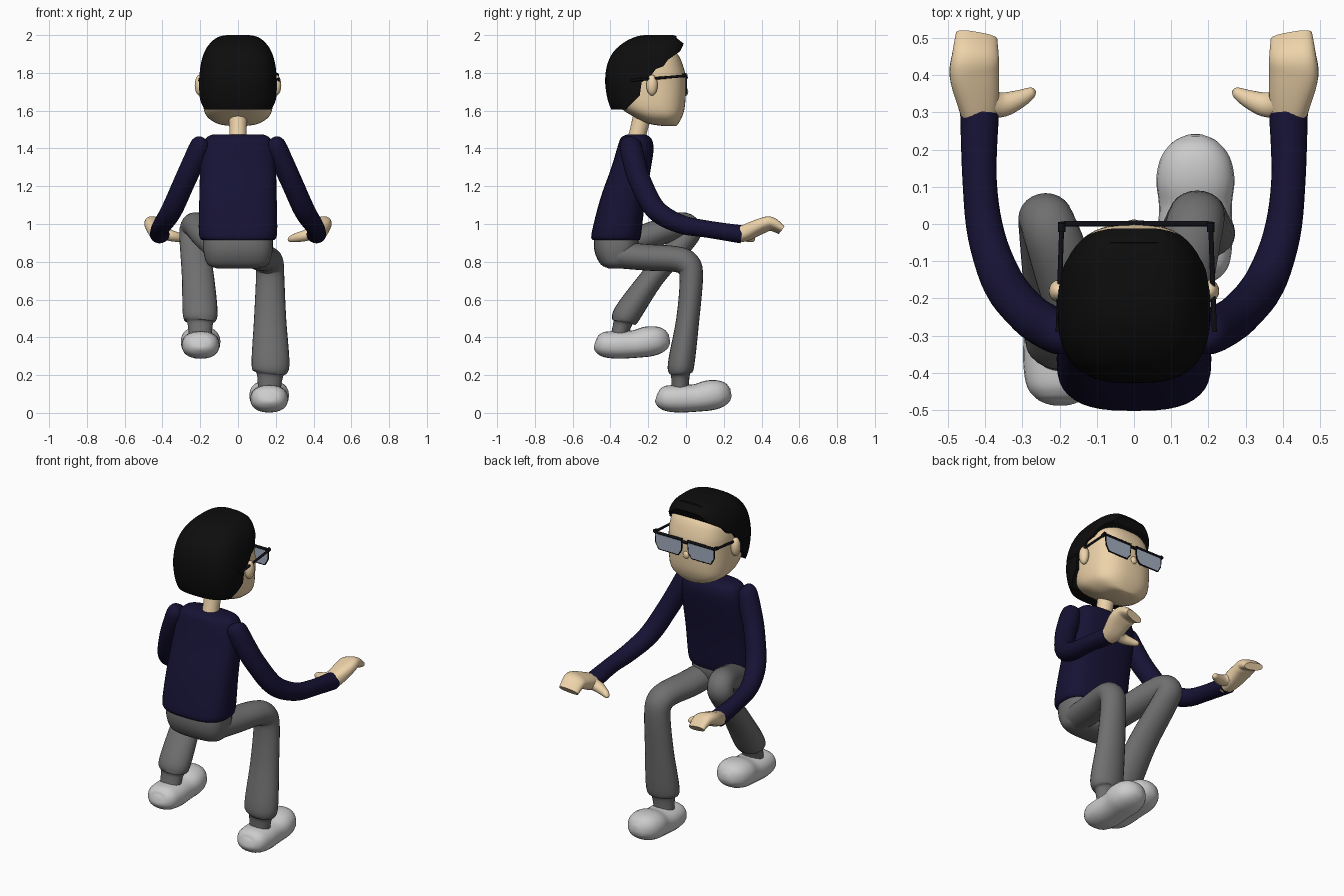
import bpy, bmesh, math
from mathutils import Vector

if "Cube" in bpy.data.objects:
    bpy.data.objects.remove(bpy.data.objects["Cube"])


def material(name, rgb):
    m = bpy.data.materials.new(name)
    m.diffuse_color = (*rgb, 1)
    m.use_nodes = True
    m.node_tree.nodes["Principled BSDF"].inputs["Base Color"].default_value = m.diffuse_color
    return m


SKIN = material("skin", (0.85, 0.65, 0.40))
HAIR = material("hair_black", (0.004, 0.004, 0.004))
NAVY = material("navy", (0.008, 0.006, 0.035))
TROUSER = material("dark_grey", (0.16, 0.16, 0.16))
SHOE = material("light_grey", (0.6, 0.6, 0.6))
FRAME = material("frame_black", (0.005, 0.005, 0.007))
GLASS = material("lens_blue", (0.36, 0.42, 0.52))


def finish(name, bm, mat, angle=50):
    bmesh.ops.recalc_face_normals(bm, faces=bm.faces[:])
    me = bpy.data.meshes.new(name)
    bm.to_mesh(me)
    bm.free()
    ob = bpy.data.objects.new(name, me)
    bpy.context.collection.objects.link(ob)
    if mat:
        me.materials.append(mat)
    smooth(ob, angle)
    return ob


def smooth(ob, angle):
    bpy.ops.object.select_all(action='DESELECT')
    ob.select_set(True)
    bpy.context.view_layer.objects.active = ob
    bpy.ops.object.shade_smooth_by_angle(angle=math.radians(angle))


def spline(pts, steps):
    """Smooth curve through tuples of any length."""
    out = []
    for i in range(len(pts) - 1):
        a, b = pts[max(i - 1, 0)], pts[i]
        c, d = pts[i + 1], pts[min(i + 2, len(pts) - 1)]
        for k in range(steps):
            t = k / steps
            out.append([0.5 * (2 * q + (r - p) * t + (2 * p - 5 * q + 4 * r - s) * t * t
                               + (3 * q - p - 3 * r + s) * t ** 3)
                        for p, q, r, s in zip(a, b, c, d)])
    return out + [list(pts[-1])]


def oval(n, power):
    f = lambda v: math.copysign(abs(v) ** (2 / power), v)
    return [(f(math.cos(2 * math.pi * i / n)), f(math.sin(2 * math.pi * i / n))) for i in range(n)]


def loft(name, rings, mat, angle=50):
    bm = bmesh.new()
    vs = [[bm.verts.new(p) for p in r] for r in rings]
    n = len(vs[0])
    for a, b in zip(vs, vs[1:]):
        for i in range(n):
            j = (i + 1) % n
            bm.faces.new((a[i], a[j], b[j], b[i]))
    bm.faces.new(vs[0][::-1])
    bm.faces.new(vs[-1])
    return finish(name, bm, mat, angle)


def stack(name, rows, mat, power=2.6, n=40):
    """Body of stacked level sections: z, front y, back y, half width."""
    rings = [[(c * w, (f + b) / 2 + s * (f - b) / 2, z) for c, s in oval(n, power)]
             for z, f, b, w in spline(rows, 4)]
    return loft(name, rings, mat)


def tube(name, path, mat, ref=(1, 0, 0), roll=0.0, power=2.0, n=24, steps=5, flip=1):
    """Limb along a path of x, y, z, half width, half thickness."""
    pts = spline([(p[0] * flip, *p[1:]) for p in path], steps)
    pos = [Vector(p[:3]) for p in pts]
    rings = []
    for i, p in enumerate(pts):
        t = (pos[min(i + 1, len(pos) - 1)] - pos[max(i - 1, 0)]).normalized()
        u = Vector(ref)
        u = (u - t * u.dot(t)).normalized()
        v = t.cross(u)
        ca, sa = math.cos(roll), math.sin(roll)
        u, v = u * ca + v * sa, v * ca - u * sa
        rings.append([pos[i] + u * c * p[3] + v * s * p[4] for c, s in oval(n, power)])
    return loft(name, rings, mat)


def prism(name, outline, place, a, b, mat):
    """Flat outline extended between depths a and b."""
    bm = bmesh.new()
    f = bm.faces.new([bm.verts.new(place(p, q, a)) for p, q in outline])
    ext = bmesh.ops.extrude_face_region(bm, geom=[f])["geom"]
    d = Vector(place(0, 0, b)) - Vector(place(0, 0, a))
    bmesh.ops.translate(bm, vec=d, verts=[g for g in ext if isinstance(g, bmesh.types.BMVert)])
    return finish(name, bm, mat, 30)


def ball(name, loc, scale, mat):
    bm = bmesh.new()
    bmesh.ops.create_uvsphere(bm, u_segments=20, v_segments=12, radius=1)
    for v in bm.verts:
        v.co = Vector(loc) + Vector([c * s for c, s in zip(v.co, scale)])
    return finish(name, bm, mat)


def bar(name, a, b, r, mat):
    ref = (0, 0, 1) if abs(a[2] - b[2]) < 0.06 else (0, 1, 0)
    return tube(name, [(*a, r, r), (*b, r, r)], mat, ref=ref, n=10, steps=1)


# head, neck, nose and ears
stack("head", [(1.52, -.05, -.13, .05), (1.532, -.04, -.20, .11), (1.57, -.02, -.28, .165),
               (1.63, -.005, -.36, .185), (1.75, 0, -.40, .19), (1.82, -.01, -.40, .19),
               (1.90, -.045, -.37, .17), (1.95, -.12, -.30, .10)], SKIN)
tube("neck", [(0, -.27, 1.42, .048, .048), (0, -.25, 1.50, .046, .046), (0, -.22, 1.62, .05, .05)], SKIN)
ball("nose", (0, -.002, 1.70), (.02, .014, .022), SKIN)
for s in (1, -1):
    ball("ear", (.203 * s, -.18, 1.735), (.026, .03, .055), SKIN)

# hair: full cap trimmed by its side outline
hair = stack("hair", [(1.605, -.02, -.395, .19), (1.66, 0, -.415, .203), (1.75, 0, -.428, .206),
                      (1.84, 0, -.418, .198), (1.91, 0, -.385, .178), (1.96, -.01, -.33, .145),
                      (1.99, -.04, -.27, .105), (2.0, -.07, -.22, .06)], HAIR, 2.8, 48)
trim = prism("hair_trim", [(-.6, 1.5), (-.6, 2.1), (-.06, 2.1), (-.05, 1.985), (-.012, 1.955), (-.03, 1.915),
                           (-.095, 1.87), (-.12, 1.835), (-.16, 1.82), (-.19, 1.78), (-.235, 1.75),
                           (-.245, 1.68), (-.285, 1.64), (-.31, 1.615), (-.36, 1.5)],
             lambda p, q, d: (d, p, q), -.5, .5, None)
mod = hair.modifiers.new("trim", 'BOOLEAN')
mod.operation, mod.object, mod.solver = 'INTERSECT', trim, 'EXACT'
bpy.context.view_layer.objects.active = hair
bpy.ops.object.modifier_apply(modifier=mod.name)
bpy.data.objects.remove(trim)
smooth(hair, 40)

# glasses
lens = [(.018, 1.785), (.195, 1.785), (.192, 1.725), (.172, 1.69), (.045, 1.69), (.024, 1.72)]
for s in (1, -1):
    pts = [(x * s + .006, z) for x, z in lens]
    prism("lens", pts, lambda p, q, d: (p, d, q), -.002, .004, GLASS)
    for (x1, z1), (x2, z2) in zip(pts, pts[1:] + pts[:1]):
        bar("lens_rim", (x1, .001, z1), (x2, .001, z2), .008 if z1 == z2 > 1.7 else .004, FRAME)
    bar("temple", (.2 * s + .006, 0, 1.785), (.21 * s + .006, -.29, 1.76), .007, FRAME)
    bar("hinge", (.2 * s + .006, .004, 1.79), (.2 * s + .006, -.02, 1.785), .011, FRAME)
bar("bridge", (-.015, .002, 1.775), (.027, .002, 1.775), .008, FRAME)

# torso and pelvis
stack("shirt", [(.915, -.245, -.495, .19), (.95, -.237, -.50, .207), (1.13, -.215, -.455, .205),
                (1.30, -.185, -.395, .20), (1.40, -.172, -.365, .19), (1.455, -.185, -.345, .17),
                (1.475, -.22, -.31, .13)], NAVY, 2.8)
stack("pelvis", [(.765, -.33, -.41, .11), (.785, -.29, -.45, .16), (.84, -.26, -.48, .18),
                 (.90, -.25, -.488, .185), (.96, -.26, -.48, .18)], TROUSER, 2.8)

# arms and hands
for s in (1, -1):
    tube("sleeve", [(.18, -.295, 1.452, .02, .02), (.195, -.295, 1.425, .052, .055),
                    (.235, -.275, 1.33, .058, .06), (.285, -.24, 1.22, .057, .058),
                    (.35, -.16, 1.075, .056, .056), (.397, -.03, 1.0, .05, .05),
                    (.415, .12, .972, .046, .045), (.415, .295, .945, .052, .048)], NAVY, flip=s)
    tube("hand", [(.415, .26, .935, .04, .035), (.418, .32, .955, .055, .042), (.429, .40, .99, .067, .037),
                  (.426, .45, 1.0, .064, .033), (.423, .505, .968, .057, .02)],
         SKIN, roll=-.25 * s, power=2.5, flip=s)
    tube("thumb", [(.41, .335, .96, .038, .035), (.36, .32, .94, .034, .03), (.31, .335, .928, .025, .024),
                   (.275, .353, .92, .015, .015), (.265, .357, .92, .005, .005)], SKIN, ref=(0, 1, 0), flip=s)

# trouser legs
tube("right_leg", [(.09, -.41, .84, .08, .07), (.12, -.20, .823, .085, .07), (.15, -.06, .815, .08, .068),
                   (.165, .005, .79, .077, .068), (.17, .028, .72, .075, .062), (.17, .01, .5, .085, .061),
                   (.172, -.027, .25, .1, .07), (.17, -.03, .2, .07, .05), (.165, -.03, .12, .06, .045)], TROUSER)
tube("left_leg", [(-.09, -.39, .87, .08, .07), (-.16, -.2, .935, .085, .07), (-.215, -.045, .99, .077, .07),
                  (-.235, .01, .975, .073, .07), (-.235, -.005, .92, .075, .062), (-.212, -.175, .72, .085, .062),
                  (-.2, -.315, .52, .092, .072), (-.2, -.335, .475, .068, .05), (-.2, -.355, .40, .06, .045)], TROUSER)

# shoes
for name, dx, dy, dz in (("right_shoe", .165, 0, 0), ("left_shoe", -.198, -.325, .285)):
    rows = [(-.157, .085, .025, .02), (-.145, .082, .062, .045), (-.11, .078, .09, .066), (-.04, .075, .1, .073),
            (.05, .079, .098, .073), (.12, .092, .105, .08), (.18, .1, .092, .072), (.22, .105, .06, .05),
            (.238, .108, .022, .02)]
    tube(name, [(dx, y + dy, z + dz, w, h) for y, z, w, h in rows], SHOE, power=2.3)
